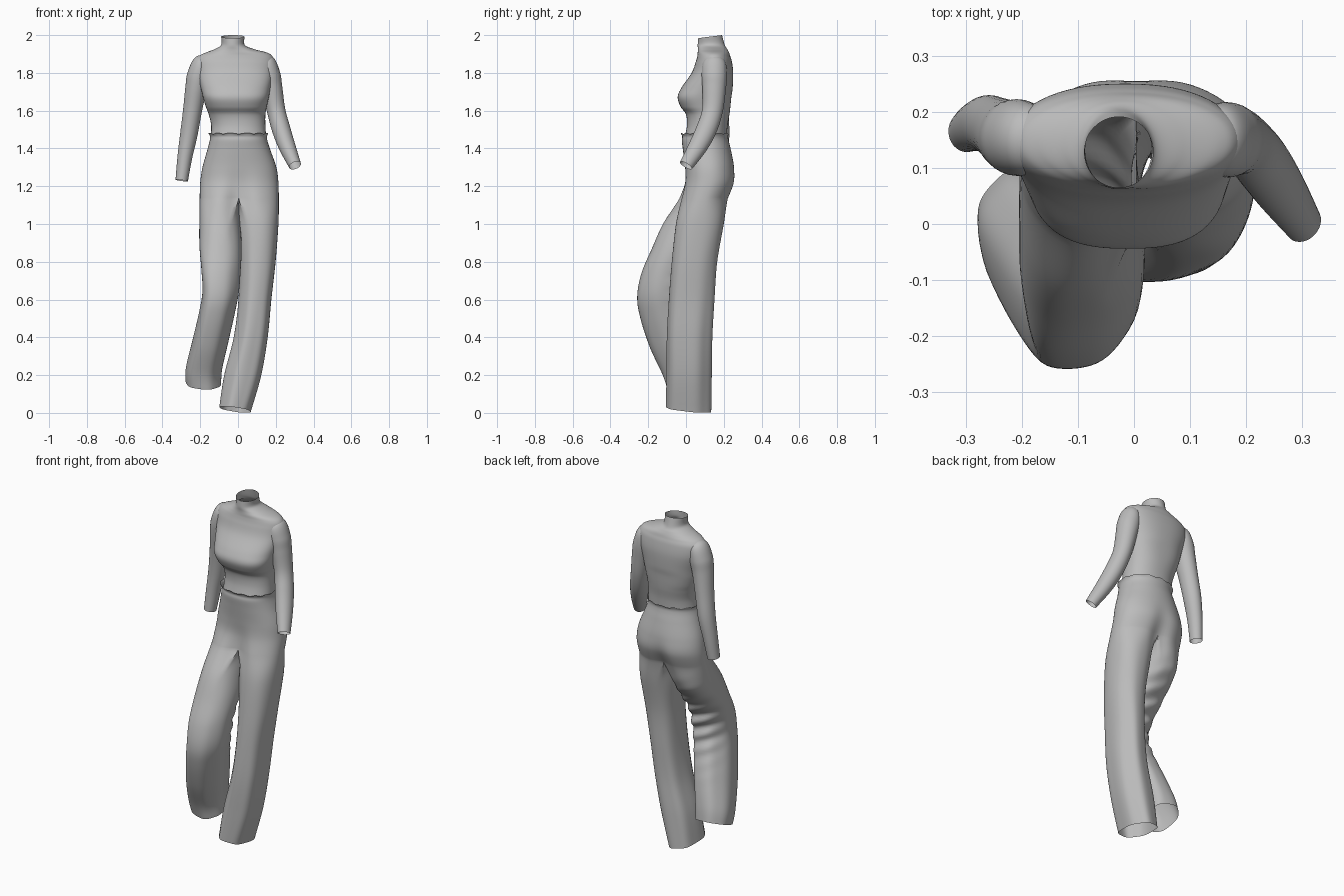
import bpy, bmesh, math
from mathutils import Vector

cube = bpy.data.objects.get("Cube")
if cube:
    bpy.data.objects.remove(cube, do_unlink=True)

STEPS = 8
OUTER, INNER = 40, 14      # points on the outside and inside of a trouser leg

grey = bpy.data.materials.new("cloth_grey")
grey.use_nodes = True
grey.diffuse_color = (0.5, 0.5, 0.5, 1)
grey.node_tree.nodes["Principled BSDF"].inputs["Base Color"].default_value = (0.5, 0.5, 0.5, 1)


def spline(rings):
    """Smooth rows of points passing through the given rings."""
    rows = []
    last = len(rings) - 1
    for k in range(last):
        four = [rings[max(k - 1, 0)], rings[k], rings[k + 1], rings[min(k + 2, last)]]
        for s in range(STEPS):
            t = s / STEPS
            rows.append([b + 0.5 * t * ((c - a) + t * ((2 * a - 5 * b + 4 * c - d) + t * (3 * (b - c) + d - a)))
                         for a, b, c, d in zip(*four)])
    rows.append(list(rings[-1]))
    return rows


def add_rows(bm, rows, keep=lambda row, col: True):
    """Skin closed rows into quads, leaving both ends open."""
    grid = [[bm.verts.new(p) for p in row] for row in rows]
    n = len(rows[0])
    for r in range(len(rows) - 1):
        for c in range(n):
            if keep(r, c):
                d = (c + 1) % n
                bm.faces.new((grid[r][c], grid[r][d], grid[r + 1][d], grid[r + 1][c]))


def finish(bm, name):
    bmesh.ops.remove_doubles(bm, verts=bm.verts, dist=0.0001)
    loose = [v for v in bm.verts if not v.link_faces]
    bmesh.ops.delete(bm, geom=loose, context='VERTS')
    bmesh.ops.recalc_face_normals(bm, faces=bm.faces)
    mesh = bpy.data.meshes.new(name)
    bm.to_mesh(mesh)
    bm.free()
    mesh.materials.append(grey)
    obj = bpy.data.objects.new(name, mesh)
    bpy.context.collection.objects.link(obj)
    bpy.ops.object.select_all(action='DESELECT')
    obj.select_set(True)
    bpy.context.view_layer.objects.active = obj
    bpy.ops.object.shade_smooth_by_angle(angle=math.radians(60))


def power(v, n):
    return math.copysign(abs(v) ** (2 / n), v)


def oval(z, x0, x1, y0, y1, n=2.2, slope=0):
    """Horizontal rounded section filling the given limits."""
    pts = []
    for i in range(64):
        a = math.tau * i / 64
        y = power(math.sin(a), n)
        pts.append(Vector(((x0 + x1) / 2 + (x1 - x0) / 2 * power(math.cos(a), n),
                           (y0 + y1) / 2 + (y1 - y0) / 2 * y, z + slope * y)))
    return pts


# Fitted top with rounded shoulders and a high open collar
torso = [
    oval(1.45, -0.145, 0.15, -0.01, 0.215),
    oval(1.52, -0.142, 0.145, 0.005, 0.22),
    oval(1.58, -0.155, 0.145, 0.0, 0.23, 2.3),
    oval(1.62, -0.17, 0.152, -0.028, 0.235, 2.5),
    oval(1.67, -0.185, 0.163, -0.044, 0.24, 2.6),
    oval(1.72, -0.197, 0.172, -0.025, 0.247, 2.4),
    oval(1.8, -0.217, 0.186, 0.03, 0.25, 2.3),
    oval(1.86, -0.222, 0.19, 0.052, 0.243, 2.2),
    oval(1.89, -0.205, 0.18, 0.06, 0.234, 2.1),
    oval(1.908, -0.17, 0.152, 0.062, 0.228, 2),
    oval(1.925, -0.125, 0.088, 0.063, 0.219, 2),
    oval(1.948, -0.09, 0.036, 0.062, 0.205, 2),
    oval(1.992, -0.089, 0.035, 0.065, 0.191, 2, 0.008),
]
bm = bmesh.new()
add_rows(bm, spline(torso))
finish(bm, "fitted_top")


# Sleeves: (x, y, z, radius) along each arm
def sleeve(name, path):
    rings = []
    pts = [Vector(p[:3]) for p in path]
    for i, p in enumerate(pts):
        t = (pts[min(i + 1, len(pts) - 1)] - pts[max(i - 1, 0)]).normalized()
        u = Vector((0, 1, 0))
        u = (u - t * u.dot(t)).normalized()
        v = t.cross(u)
        r = path[i][3]
        rings.append([p + r * (1.12 * u * math.sin(a) + v * math.cos(a))
                      for a in (math.tau * k / 32 for k in range(32))])
    bm = bmesh.new()
    add_rows(bm, spline(rings))
    finish(bm, name)


sleeve("right_sleeve", [(-0.13, 0.15, 1.86, 0.035), (-0.185, 0.152, 1.845, 0.055),
                        (-0.207, 0.154, 1.79, 0.061), (-0.222, 0.157, 1.72, 0.057),
                        (-0.241, 0.169, 1.6, 0.05), (-0.261, 0.178, 1.47, 0.046),
                        (-0.282, 0.174, 1.35, 0.039), (-0.298, 0.165, 1.23, 0.033)])
sleeve("left_sleeve", [(0.09, 0.15, 1.86, 0.035), (0.145, 0.15, 1.845, 0.055),
                       (0.164, 0.15, 1.79, 0.06), (0.179, 0.149, 1.72, 0.056),
                       (0.202, 0.14, 1.6, 0.049), (0.229, 0.108, 1.5, 0.049),
                       (0.262, 0.06, 1.405, 0.044), (0.302, 0.0, 1.31, 0.033)])


# Trousers: half hip sections that split into one leg on each side
def half_hip(side, z, x0, x1, y0, y1, cleft=0, frill=0, push=0):
    mid, cy, ry = 0.004, (y0 + y1) / 2, (y1 - y0) / 2
    rx = x1 - mid if side > 0 else mid - x0
    pts = []
    for i in range(OUTER + 1):
        a = math.pi * (i / OUTER - 0.5)
        n = 2.05 if a > 0 else 2.3
        c = max(math.cos(a), 0) if 0 < i < OUTER else 0
        groove = cleft * math.exp(-(c / 0.25) ** 2)
        y = cy + ry * power(math.sin(a), n) - math.copysign(groove, a)
        if side < 0 and a < 0:
            y += push * min(1, 2 * c) * math.sin(a)
        pts.append(Vector((mid + side * rx * power(c, n), y, z + frill * math.sin(13 * a))))
    back, front = pts[-1], pts[0]
    return pts + [back.lerp(front, j / (INNER + 1)) for j in range(1, INNER + 1)]


def leg_ring(side, z, x0, x1, y0, y1, fold=0, tilt_x=0, tilt_y=0, skew=0):
    third = math.tau / 3
    angles = [third * (2 * i / OUTER - 1) for i in range(OUTER + 1)]
    angles += [third * (1 + j / (INNER + 1)) for j in range(1, INNER + 1)]
    pts = []
    for a in angles:
        r = 1 + fold * math.sin(6 * a)
        c, s = power(math.cos(a), 2.25) * r, power(math.sin(a), 2.25) * r
        pts.append(Vector(((x0 + x1) / 2 + side * (x1 - x0) / 2 * c,
                           (y0 + y1) / 2 + (y1 - y0) / 2 * s - skew * c, z - tilt_x * c - tilt_y * s)))
    return pts


hips = [
    (1.48, -0.156, 0.16, -0.027, 0.228, 0, 0.003),
    (1.464, -0.148, 0.154, -0.02, 0.223),
    (1.44, -0.15, 0.156, -0.022, 0.226),
    (1.39, -0.163, 0.172, -0.016, 0.238),
    (1.3, -0.188, 0.203, -0.008, 0.257, 0.003),
    (1.22, -0.2, 0.214, -0.012, 0.262, 0.014, 0, 0.002),
    (1.135, -0.203, 0.216, -0.034, 0.234, 0.03, 0, 0.018),
]
left_leg = [
    (1.0, -0.006, 0.214, -0.053, 0.2),
    (0.8, 0.008, 0.199, -0.075, 0.165, 0.01),
    (0.6, 0.003, 0.176, -0.09, 0.15, 0.02),
    (0.4, -0.022, 0.156, -0.1, 0.138, 0.03),
    (0.2, -0.072, 0.122, -0.102, 0.135, 0.03),
    (0.018, -0.098, 0.066, -0.105, 0.132, 0.03, 0.012, 0.012),
]
right_leg = [
    (1.0, -0.205, 0.012, -0.122, 0.178),
    (0.88, -0.204, 0.02, -0.18, 0.085, 0, 0, -0.01, 0.01),
    (0.76, -0.194, 0.014, -0.234, 0.0, 0.01, 0, -0.02, 0.02),
    (0.64, -0.188, 0.004, -0.256, -0.025, 0.015, 0, -0.025, 0.025),
    (0.53, -0.205, -0.018, -0.24, -0.005, 0.02, 0, -0.03, 0.025),
    (0.38, -0.24, -0.052, -0.19, 0.045, 0.02, 0, -0.035, 0.02),
    (0.24, -0.274, -0.084, -0.124, 0.085, 0.02, 0, -0.038, 0.01),
    (0.162, -0.278, -0.09, -0.098, 0.1, 0.02, -0.005, -0.038),
]

bm = bmesh.new()
split = (len(hips) - 1) * STEPS
for side, leg in ((1, left_leg), (-1, right_leg)):
    upper = [half_hip(side, *h) for h in hips]
    lower = [leg_ring(side, *k) for k in leg]
    rows = spline(upper) + spline(upper[-2:] + lower)[STEPS + 1:]
    # Bunched cloth behind the bent knee
    if side < 0:
        for row in rows[split + 1:]:
            cy = sum(p.y for p in row) / len(row)
            for p in row:
                w = math.exp(-((p.z - 0.74) / 0.18) ** 2)
                if p.y > cy:
                    p.y += 0.1 * w * (p.y - cy) * math.sin(75 * p.z + 30 * p.x)
    add_rows(bm, rows, lambda r, c: r >= split or c < OUTER)
finish(bm, "wide_trousers")
